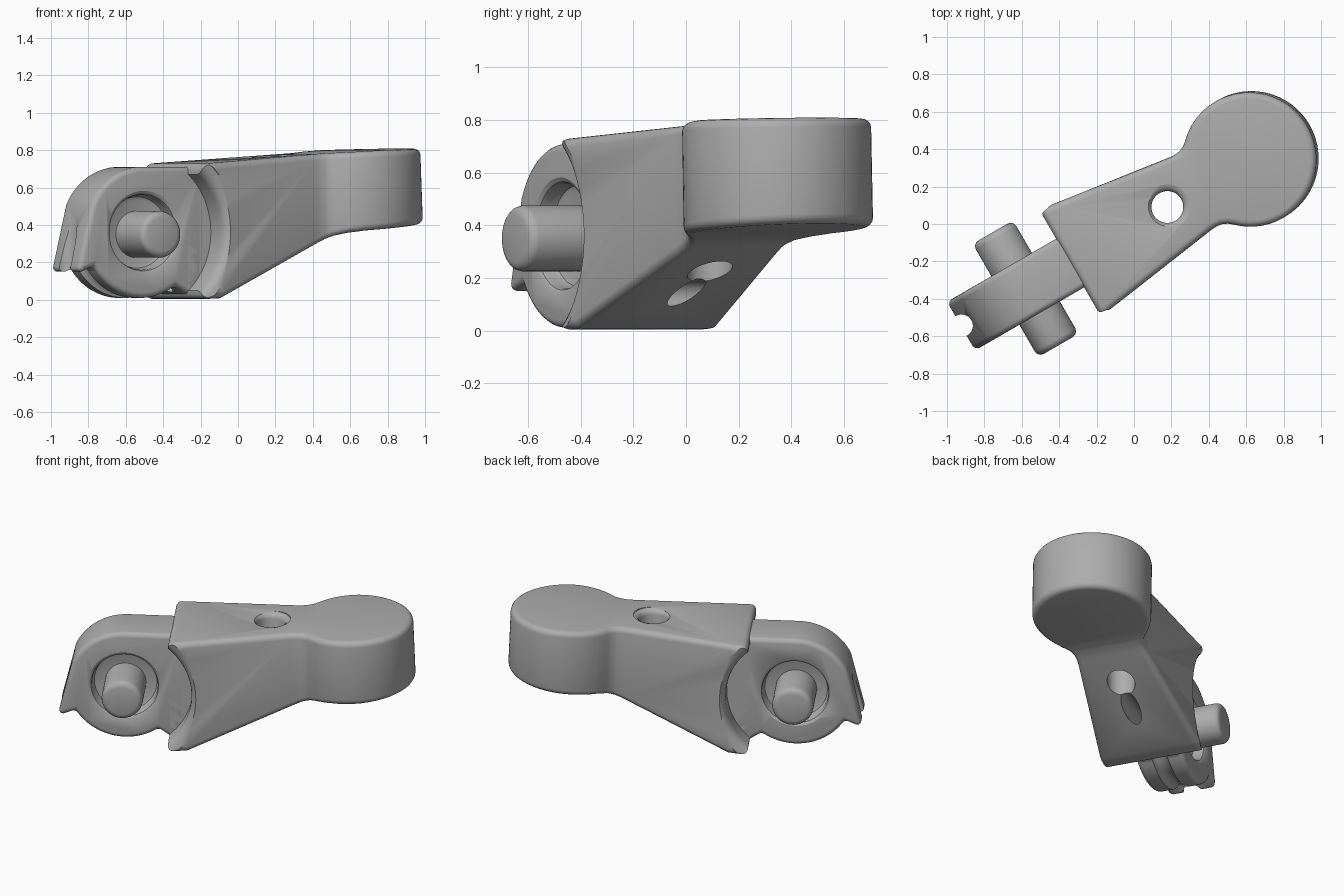
import bpy, bmesh
from math import sin, cos, pi, radians
from mathutils import Matrix, Vector

cube = bpy.data.objects.get("Cube")
if cube:
    bpy.data.objects.remove(cube)

grey = bpy.data.materials.new("grey_metal")
grey.use_nodes = True
grey.diffuse_color = (0.42, 0.42, 0.42, 1)
grey.node_tree.nodes["Principled BSDF"].inputs["Base Color"].default_value = (0.42, 0.42, 0.42, 1)

PIVOT = Vector((-0.675, 0, 0.36))   # hinge axis position, along the arm


def make(name, bm):
    bmesh.ops.recalc_face_normals(bm, faces=bm.faces)
    mesh = bpy.data.meshes.new(name)
    bm.to_mesh(mesh)
    bm.free()
    mesh.materials.append(grey)
    obj = bpy.data.objects.new(name, mesh)
    bpy.context.collection.objects.link(obj)
    return obj


def arc(cx, cy, r, a0, a1, n):
    angles = [radians(a0 + (a1 - a0) * i / n) for i in range(n + 1)]
    return [(cx + r * cos(a), cy + r * sin(a)) for a in angles]


def prism(name, points, place, depth):
    """Extrude a closed 2D profile; place maps a 2D point to 3D."""
    bm = bmesh.new()
    face = bm.faces.new([bm.verts.new(place(p)) for p in points])
    new = bmesh.ops.extrude_face_region(bm, geom=[face])["geom"]
    bmesh.ops.translate(bm, vec=depth, verts=[v for v in new if isinstance(v, bmesh.types.BMVert)])
    return make(name, bm)


def lathe(name, profile, matrix, steps=64):
    """Spin (radius, height) points around z, then place the solid."""
    bm = bmesh.new()
    vs = [bm.verts.new((r, 0, h)) for r, h in profile]
    es = [bm.edges.new(pair) for pair in zip(vs, vs[1:])]
    bmesh.ops.spin(bm, geom=vs + es, cent=(0, 0, 0), axis=(0, 0, 1), angle=2 * pi, steps=steps)
    bmesh.ops.remove_doubles(bm, verts=bm.verts, dist=0.0002)
    bmesh.ops.transform(bm, matrix=matrix, verts=bm.verts)
    return make(name, bm)


def bake(obj):
    bpy.context.view_layer.update()
    mesh = bpy.data.meshes.new_from_object(obj.evaluated_get(bpy.context.evaluated_depsgraph_get()))
    obj.modifiers.clear()
    obj.data = mesh


def bevel(obj, width):
    mod = obj.modifiers.new("round", "BEVEL")
    mod.width, mod.segments, mod.angle_limit = width, 4, radians(38)
    mod.use_clamp_overlap = False
    bake(obj)


def cut(obj, cutter):
    mod = obj.modifiers.new("cut", "BOOLEAN")
    mod.operation, mod.solver, mod.object = "DIFFERENCE", "EXACT", cutter
    bake(obj)
    bpy.data.objects.remove(cutter)


def along_axis(side=1):
    return Matrix.Translation(PIVOT) @ Matrix.Rotation(-side * pi / 2, 4, "X")


def height(table, u):
    for (u0, z0), (u1, z1) in zip(table, table[1:]):
        if u <= u1:
            break
    return z0 + (z1 - z0) * (u - u0) / (u1 - u0)


# Arm: plan outline with round head, then bent to its side profile
flank = [(-0.40, 0.33), (0.34, 0.224), (0.38, 0.221), (0.415, 0.226), (0.445, 0.239)]
outline = flank + arc(0.72, 0, 0.36, 133, -133, 60) + [(u, -v) for u, v in reversed(flank)]
arm = prism("arm", outline, lambda p: (p[0], p[1], 0), (0, 0, 1))
bevel(arm, 0.035)
top = [(-0.40, 0.727), (0.35, 0.778), (0.55, 0.79), (0.72, 0.80), (1.08, 0.81)]
bottom = [(-0.40, 0.003), (-0.28, 0.008), (0.36, 0.298), (0.41, 0.322), (0.46, 0.342),
          (0.52, 0.358), (0.60, 0.37), (1.08, 0.41)]
bm = bmesh.new()
bm.from_mesh(arm.data)
for u, z in top[1:-1] + bottom[1:-1]:
    bmesh.ops.bisect_plane(bm, geom=bm.verts[:] + bm.edges[:] + bm.faces[:],
                           plane_co=(u, 0, 0), plane_no=(1, 0, 0))
for v in bm.verts:
    u = v.co.x
    v.co.z = height(top, u) + v.co.z - 1 if v.co.z > 0.5 else height(bottom, u) + v.co.z
    v.co.x -= 0.04 * (v.co.z - 0.4) * min(1, max(0, u / 0.7))
bm.to_mesh(arm.data)
bm.free()

# Rounded hollows in the two cheeks, around the hinge
hollow = [(0, 0.15), (0.415, 0.15), (0.415, 0.25), (0.42, 0.275), (0.432, 0.295),
          (0.45, 0.308), (0.48, 0.315), (0.48, 0.45), (0, 0.45)]
for side in (1, -1):
    cut(arm, lathe("cheek_cutter", hollow, along_axis(side), 96))

# Upright hole with a rounded rim, and the cord hole lengthwise
hole = [(0, -0.1), (0.085, -0.1), (0.085, 0.735), (0.09, 0.752), (0.103, 0.764),
        (0.12, 0.769), (0.12, 1), (0, 1)]
cut(arm, lathe("hole_cutter", hole, Matrix.Translation((0.2, 0, 0)), 48))
cord = [(0, -0.46), (0.052, -0.46), (0.052, 0.12), (0, 0.12)]
cut(arm, lathe("cord_cutter", cord,
               Matrix.Translation((0, 0, 0.145)) @ Matrix.Rotation(pi / 2, 4, "Y")
               @ Matrix.Scale(-1, 4, (0, 0, 1)) @ Matrix.Translation((0, 0, 0.3)), 32))

# Hinge tongue: disc with a lip at the end and a web into the arm
side_shape = (arc(PIVOT.x, PIVOT.z, 0.35, 90, 155, 18) + [(-1.08, 0.15), (-1.045, 0.15)]
              + arc(PIVOT.x, PIVOT.z, 0.35, 211, 306, 28) + [(-0.4, 0.03), (-0.3, 0.03), (-0.3, 0.71)])
tongue = prism("hinge_tongue", side_shape, lambda p: (p[0], -0.15, p[1]), (0, 0.3, 0))
bevel(tongue, 0.03)

# Bearing recesses on both faces
recess = [(0, 0.07), (0.17, 0.07), (0.19, 0.078), (0.20, 0.10), (0.20, 0.125),
          (0.206, 0.14), (0.222, 0.15), (0.222, 0.25), (0, 0.25)]
for side in (1, -1):
    cut(tongue, lathe("recess_cutter", recess, along_axis(side)))

# Cord channel: upright notch in the lip and a groove under the disc
notch = [(0, -0.1), (0.06, -0.1), (0.06, 0.5), (0, 0.5)]
cut(tongue, lathe("notch_cutter", notch, Matrix.Translation((-1.07, 0, 0)), 32))
bm = bmesh.new()
ring = [bm.verts.new((0.36 + 0.05 * cos(a), 0.05 * sin(a), 0)) for a in [i * pi / 10 for i in range(20)]]
start = bm.faces.new(ring)
bmesh.ops.rotate(bm, verts=ring, cent=(0, 0, 0), matrix=Matrix.Rotation(pi / 2, 3, "X"))
spun = bmesh.ops.spin(bm, geom=[start], cent=(0, 0, 0), axis=(0, 0, 1), angle=radians(110), steps=32)
bmesh.ops.rotate(bm, verts=bm.verts, cent=(0, 0, 0), matrix=Matrix.Rotation(radians(208), 3, "Z"))
bmesh.ops.transform(bm, matrix=along_axis(-1), verts=bm.verts)
cut(tongue, make("groove_cutter", bm))

# Hinge pin with rounded ends
half = [(0, 0.35), (0.09, 0.35), (0.108, 0.345), (0.12, 0.333), (0.125, 0.315)]
pin = lathe("hinge_pin", half + [(r, -h) for r, h in reversed(half)],
            Matrix.Translation((0, 0, -0.01)) @ along_axis())

# Turn the assembly to its resting direction and smooth it
for obj in (arm, tongue, pin):
    obj.data.transform(Matrix.Translation((0.005, -0.009, 0)) @ Matrix.Rotation(radians(30), 4, "Z"))
    bpy.ops.object.select_all(action="DESELECT")
    obj.select_set(True)
    bpy.context.view_layer.objects.active = obj
    bpy.ops.object.shade_smooth_by_angle(angle=radians(35))
